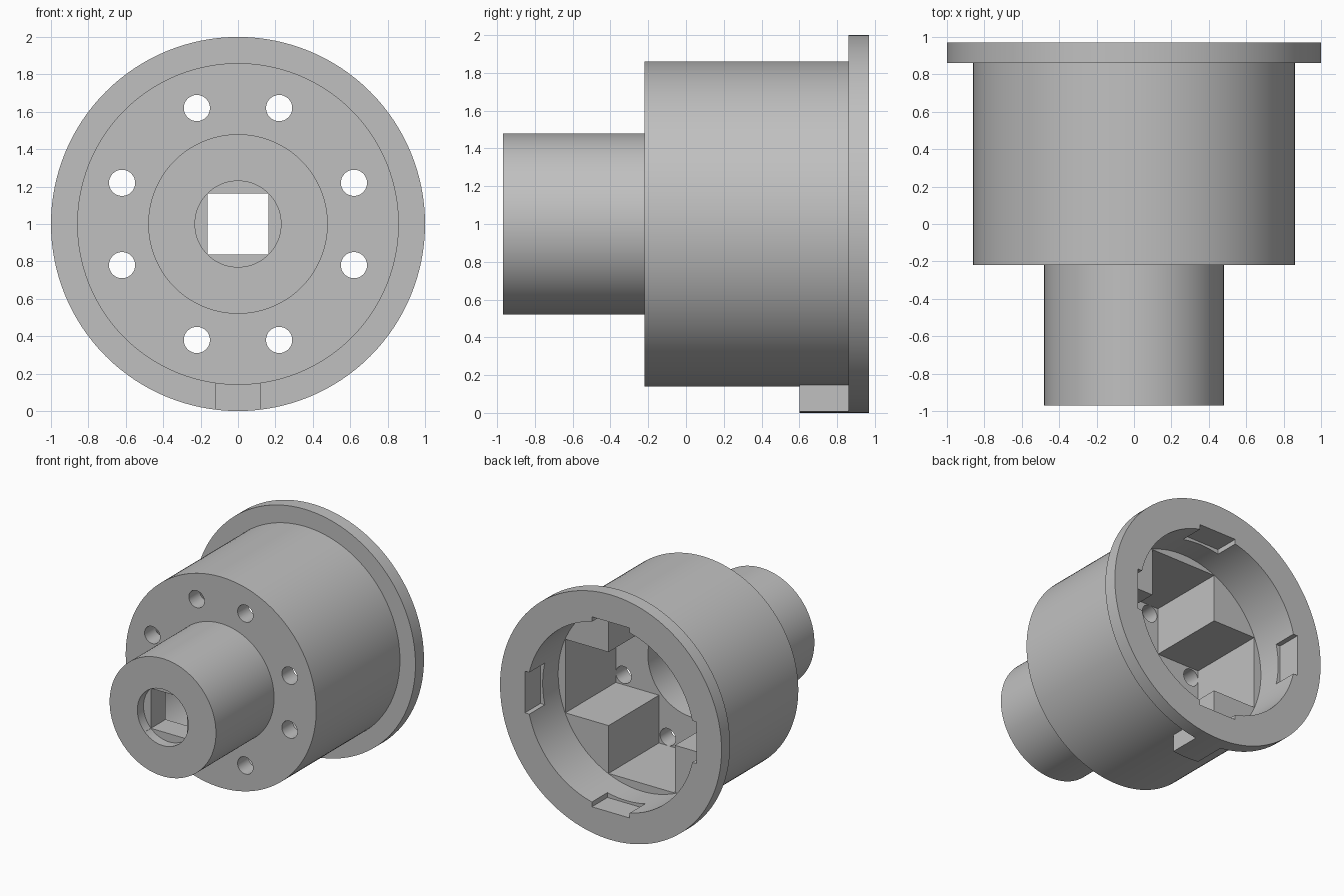
import bpy
import bmesh
import math

cube = bpy.data.objects.get("Cube")
if cube:
    bpy.data.objects.remove(cube, do_unlink=True)

AXIS_Z = 1.0

grey = bpy.data.materials.new("plain grey")
grey.use_nodes = True
colour = (0.53, 0.53, 0.53, 1)
grey.diffuse_color = colour
for node in grey.node_tree.nodes:
    if node.type == 'BSDF_PRINCIPLED':
        node.inputs["Base Color"].default_value = colour


def loft(name, sections):
    """Join equal-sized closed sections, given as (y, [(x, z), ...]), into a solid."""
    bm = bmesh.new()
    rings = [[bm.verts.new((x, y, AXIS_Z + z)) for x, z in pts] for y, pts in sections]
    count = len(rings[0])
    for a, b in zip(rings, rings[1:]):
        for i in range(count):
            j = (i + 1) % count
            bm.faces.new((a[i], a[j], b[j], b[i]))
    bm.faces.new(rings[0])
    bm.faces.new(rings[-1])
    bmesh.ops.recalc_face_normals(bm, faces=bm.faces[:])
    mesh = bpy.data.meshes.new(name)
    bm.to_mesh(mesh)
    bm.free()
    mesh.materials.append(grey)
    obj = bpy.data.objects.new(name, mesh)
    bpy.context.collection.objects.link(obj)
    return obj


def circle(r, n=96, cx=0, cz=0):
    return [(cx + r * math.cos(2 * math.pi * i / n), cz + r * math.sin(2 * math.pi * i / n))
            for i in range(n)]


def rect(x0, x1, z0, z1):
    return [(x0, z0), (x1, z0), (x1, z1), (x0, z1)]


def prism(name, pts, y0, y1):
    return loft(name, [(y0, pts), (y1, pts)])


def combine(target, tool, operation='DIFFERENCE'):
    """Apply a boolean and remove its helper."""
    tool.hide_render = True
    mod = target.modifiers.new("cut", 'BOOLEAN')
    mod.operation = operation
    mod.solver = 'EXACT'
    mod.object = tool
    bpy.context.view_layer.objects.active = target
    bpy.ops.object.modifier_apply(modifier=mod.name)
    bpy.data.objects.remove(tool, do_unlink=True)


def finish(obj):
    bpy.ops.object.select_all(action='DESELECT')
    obj.select_set(True)
    bpy.context.view_layer.objects.active = obj
    bpy.ops.object.shade_smooth_by_angle(angle=math.radians(30))


# Stepped outside: hub, drum and flange
profile = [(0.48, -0.97), (0.48, -0.22), (0.86, -0.22), (0.86, 0.86), (1, 0.86), (1, 0.97)]
housing = loft("flanged_housing", [(y, circle(r, 128)) for r, y in profile])

# Round mouth at the back
combine(housing, prism("mouth_cutter", circle(0.755, 128), 0.57, 1.1))

# Cross-shaped socket, leaving four corner blocks
arm, reach = 0.30, 0.69
cross = [(reach, -arm), (reach, arm), (arm, arm), (arm, reach), (-arm, reach), (-arm, arm),
         (-reach, arm), (-reach, -arm), (-arm, -arm), (-arm, -reach), (arm, -reach), (arm, -arm)]
combine(housing, prism("socket_cutter", cross, -0.08, 0.65))

# Hub bore, square drive hole and round front recess
combine(housing, prism("hub_bore_cutter", circle(0.40), -0.70, 0.1))
combine(housing, prism("square_cutter", rect(-0.163, 0.163, -0.163, 0.163), -0.95, -0.6))
combine(housing, prism("recess_cutter", circle(0.23), -1.1, -0.89))

# Shallow flats in the mouth
for bounds in ((-0.775, 0.775, -0.17, 0.17), (-0.17, 0.17, -0.775, 0.775)):
    combine(housing, prism("flat_cutter", rect(*bounds), 0.77, 1.1))

# Eight bolt holes
for sx in (-1, 1):
    for sz in (-1, 1):
        for x, z in ((0.22, 0.62), (0.62, 0.22)):
            combine(housing, prism("bolt_cutter", circle(0.07, 32, sx * x, sz * z), -0.4, 0.1))
finish(housing)

# Locating key under the flange, trimmed to the flange radius
key = prism("locating_key", rect(-0.12, 0.12, -1.05, -0.84), 0.60, 0.87)
combine(key, prism("key_trim", circle(1, 128), 0.5, 0.95), 'INTERSECT')
finish(key)
